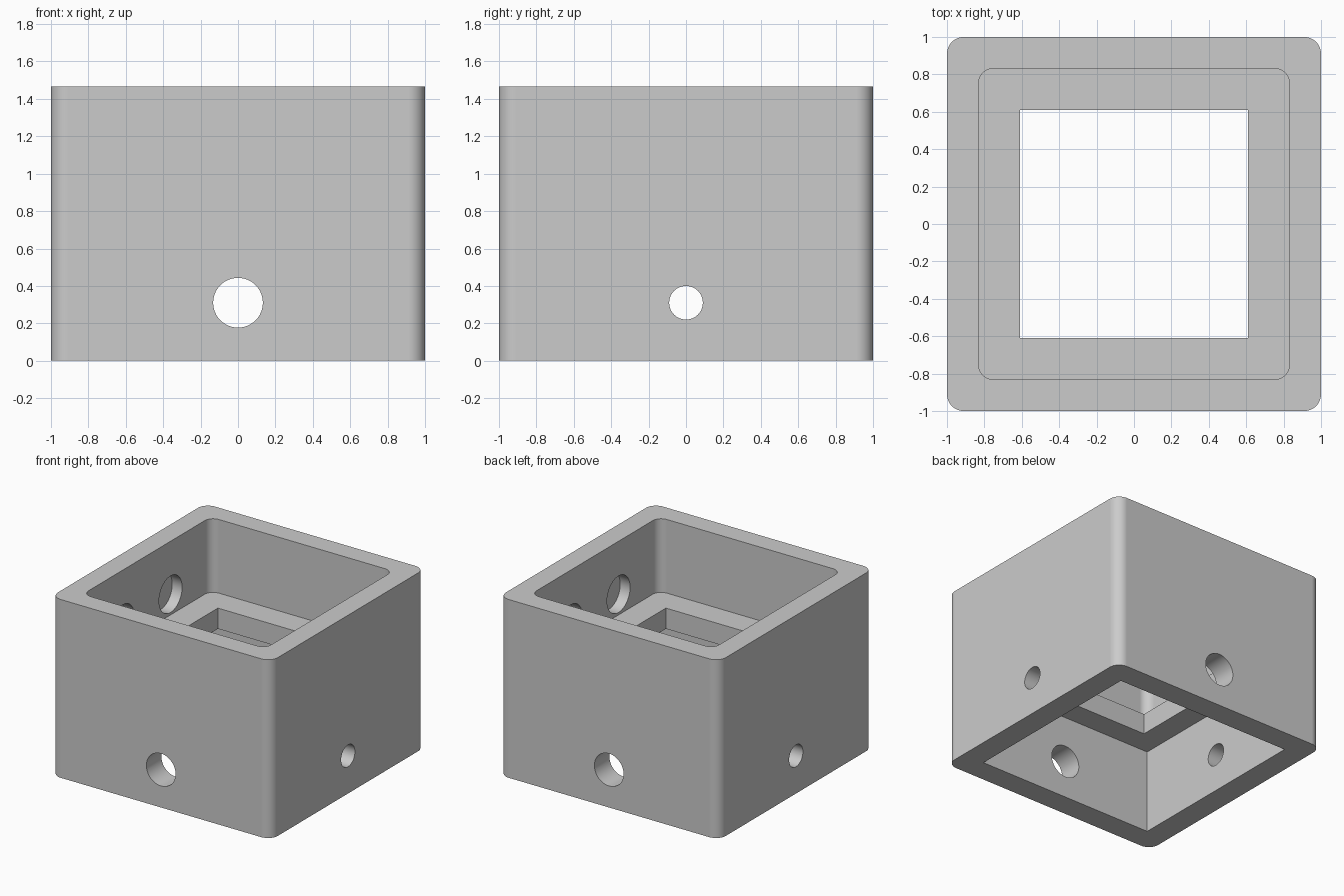
import bpy
import bmesh
from math import sin, cos, pi, radians
from mathutils import Matrix

if "Cube" in bpy.data.objects:
    bpy.data.objects.remove(bpy.data.objects["Cube"], do_unlink=True)

HEIGHT = 1.465
SHELF_BOTTOM, SHELF_TOP = 0.69, 0.86


def to_object(bm, name):
    bmesh.ops.recalc_face_normals(bm, faces=bm.faces)
    mesh = bpy.data.meshes.new(name)
    bm.to_mesh(mesh)
    bm.free()
    obj = bpy.data.objects.new(name, mesh)
    bpy.context.scene.collection.objects.link(obj)
    return obj


def square_prism(name, half, z0, z1, radius=0.0, segments=12):
    """Upright square prism with optionally rounded vertical corners."""
    bm = bmesh.new()
    points = []
    steps = segments if radius else 0
    for corner, (sx, sy) in enumerate([(1, 1), (-1, 1), (-1, -1), (1, -1)]):
        for i in range(steps + 1):
            a = (corner + (i / steps if steps else 0)) * pi / 2
            points.append((sx * (half - radius) + radius * cos(a),
                           sy * (half - radius) + radius * sin(a), z0))
    face = bm.faces.new([bm.verts.new(p) for p in points])
    grown = bmesh.ops.extrude_face_region(bm, geom=[face])["geom"]
    top = [v for v in grown if isinstance(v, bmesh.types.BMVert)]
    bmesh.ops.translate(bm, verts=top, vec=(0, 0, z1 - z0))
    return to_object(bm, name)


def bore(name, axis, radius, length, location):
    """Horizontal cylinder centred on location."""
    turn = Matrix.Rotation(pi / 2, 4, "Y" if axis == "X" else "X")
    bm = bmesh.new()
    bmesh.ops.create_cone(bm, cap_ends=True, segments=48, radius1=radius,
                          radius2=radius, depth=length,
                          matrix=Matrix.Translation(location) @ turn)
    return to_object(bm, name)


# Outer block
housing = square_prism("housing", 1.0, 0, HEIGHT, 0.09)

# Cavities, shelf opening, through holes and blind pockets
cutters = [
    square_prism("upper_cavity", 0.83, SHELF_TOP, HEIGHT + 0.2, 0.075),
    square_prism("lower_cavity", 0.805, -0.2, SHELF_BOTTOM),
    square_prism("shelf_opening", 0.61, SHELF_BOTTOM - 0.1, SHELF_TOP + 0.1),
    bore("front_back_hole", "Y", 0.133, 3, (0, 0, 0.31)),
    bore("side_hole", "X", 0.09, 3, (0, 0, 0.31)),
]
for y in (-0.31, 0.31):
    cutters.append(bore("wall_pockets", "X", 0.15, 1.84, (0, y, 1.03)))

for cutter in cutters:
    mod = housing.modifiers.new(cutter.name, "BOOLEAN")
    mod.operation = "DIFFERENCE"
    mod.solver = "EXACT"
    mod.object = cutter

# Bake the cuts and remove the cutters
graph = bpy.context.evaluated_depsgraph_get()
cut_mesh = bpy.data.meshes.new_from_object(housing.evaluated_get(graph))
housing.modifiers.clear()
housing.data = cut_mesh
for cutter in cutters:
    bpy.data.objects.remove(cutter, do_unlink=True)

# Material
grey = bpy.data.materials.new("plain grey")
grey.use_nodes = True
colour = (0.6, 0.6, 0.6, 1)
grey.diffuse_color = colour
grey.node_tree.nodes["Principled BSDF"].inputs["Base Color"].default_value = colour
housing.data.materials.clear()
housing.data.materials.append(grey)

# Smooth the rounded corners and bores, keep flat walls flat
bpy.ops.object.select_all(action="DESELECT")
housing.select_set(True)
bpy.context.view_layer.objects.active = housing
bpy.ops.object.shade_smooth_by_angle(angle=radians(30))
weighted = housing.modifiers.new("flat_walls", "WEIGHTED_NORMAL")
weighted.keep_sharp = True
